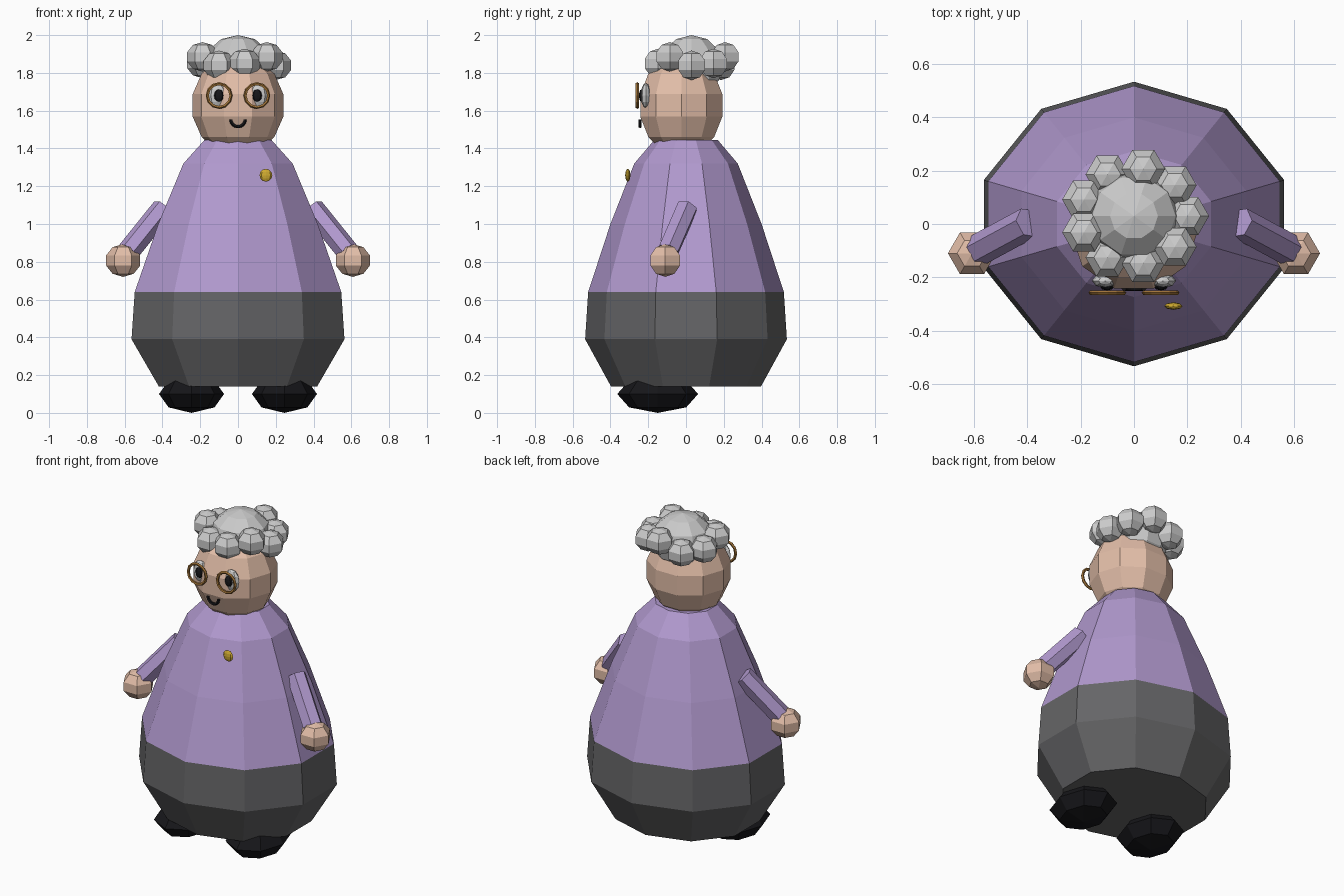
import bpy, bmesh
from math import sin, cos, pi, radians
from mathutils import Vector

if "Cube" in bpy.data.objects:
    bpy.data.objects.remove(bpy.data.objects["Cube"])


def material(name, rgb):
    m = bpy.data.materials.new(name)
    m.diffuse_color = (*rgb, 1)
    m.use_nodes = True
    m.node_tree.nodes["Principled BSDF"].inputs["Base Color"].default_value = m.diffuse_color
    return m


SKIN = material("skin", (0.76, 0.51, 0.39))
LILAC = material("lilac", (0.44, 0.32, 0.62))
CHARCOAL = material("charcoal", (0.13, 0.13, 0.135))
BLACK = material("black", (0.008, 0.008, 0.01))
SILVER = material("silver", (0.66, 0.66, 0.67))
WHITE = material("white", (0.85, 0.85, 0.85))
FRAME = material("frame_brown", (0.35, 0.17, 0.04))
GOLD = material("gold", (0.62, 0.40, 0.03))


def finish(name, bm, mat):
    bmesh.ops.recalc_face_normals(bm, faces=bm.faces)
    me = bpy.data.meshes.new(name)
    bm.to_mesh(me)
    bm.free()
    me.materials.append(mat)
    ob = bpy.data.objects.new(name, me)
    bpy.context.collection.objects.link(ob)
    return ob


def lathe(name, profile, scale, centre, mat, segs, start=0.0, caps=(True, True)):
    """Stack of elliptical rings from (radius, height) points; radius 0 is a pole."""
    bm = bmesh.new()
    c, s = Vector(centre), scale
    rings = []
    for r, z in profile:
        n = segs if r > 1e-5 else 1
        angs = [start + 2 * pi * i / segs for i in range(n)]
        rings.append([bm.verts.new((c.x + s[0] * r * cos(a), c.y + s[1] * r * sin(a),
                                    c.z + s[2] * z)) for a in angs])
    for lo, hi in zip(rings, rings[1:]):
        for i in range(segs):
            j = (i + 1) % segs
            if len(lo) == 1:
                bm.faces.new((lo[0], hi[j], hi[i]))
            elif len(hi) == 1:
                bm.faces.new((lo[i], lo[j], hi[0]))
            else:
                bm.faces.new((lo[i], lo[j], hi[j], hi[i]))
    for ring, cap in ((rings[0], caps[0]), (rings[-1], caps[1])):
        if cap and len(ring) > 2:
            bm.faces.new(ring)
    return finish(name, bm, mat)


def ball(name, centre, radii, mat, segs, rings):
    """Low-poly ellipsoid."""
    lats = [-pi / 2 + pi * k / rings for k in range(rings + 1)]
    return lathe(name, [(cos(t), sin(t)) for t in lats], radii, centre, mat, segs)


def tube(name, points, radius, mat, sides, closed):
    """Round tube along points lying in an xz plane, about their shared centre (points[0])."""
    c, path = points[0], points[1:]
    bm = bmesh.new()
    rows = []
    for p in path:
        out = (p - c).normalized()
        rows.append([bm.verts.new(p + radius * (cos(a) * out + sin(a) * Vector((0, 1, 0))))
                     for a in (2 * pi * k / sides for k in range(sides))])
    pairs = list(zip(rows, rows[1:])) + ([(rows[-1], rows[0])] if closed else [])
    for a, b in pairs:
        for k in range(sides):
            m = (k + 1) % sides
            bm.faces.new((a[k], a[m], b[m], b[k]))
    if not closed:
        bm.faces.new(rows[0])
        bm.faces.new(rows[-1])
    return finish(name, bm, mat)


def arc(centre, radius, start, end, steps):
    c = Vector(centre)
    angs = [radians(start + (end - start) * k / steps) for k in range(steps + 1)]
    return [c] + [c + radius * Vector((cos(a), 0, sin(a))) for a in angs]


def limb(name, a, b, radius, mat, sides):
    """Straight prism between two points."""
    a, b = Vector(a), Vector(b)
    ob = lathe(name, [(radius, -0.5), (radius, 0.5)], (1, 1, (b - a).length),
               (0, 0, 0), mat, sides)
    ob.location = (a + b) / 2
    ob.rotation_euler = (b - a).to_track_quat('Z', 'Y').to_euler()
    return ob


# body: ten-sided skirt and sweater sharing one seam
BODY = (1.11, 1, 1)
lathe("skirt", [(0.397, 0.14), (0.534, 0.39), (0.518, 0.64)], BODY, (0, 0, 0),
      CHARCOAL, 10, pi / 2, (True, False))
lathe("sweater", [(0.518, 0.64), (0.40, 1.0), (0.274, 1.32), (0.168, 1.445)], BODY,
      (0, 0, 0), LILAC, 10, pi / 2, (False, True))

# head
ball("head", (0, -0.025, 1.628), (0.246, 0.234, 0.27), SKIN, 10, 7)

# hair: cap and ring of nine curls
ball("hair_cap", (0, 0.03, 1.84), (0.18, 0.175, 0.16), SILVER, 10, 6)
for k in range(9):
    t = radians(40 * k)
    z = (1.84, 1.85, 1.885)[k % 3]
    ball(f"hair_curl_{k + 1}", (0.2 * cos(t), 0.03 + 0.18 * sin(t), z),
         (0.086, 0.086, 0.078), SILVER, 6, 5)

# mirrored parts
for side, s in (("right", 1), ("left", -1)):
    ball(f"{side}_eye", (s * 0.108, -0.213, 1.68), (0.05, 0.027, 0.066), WHITE, 8, 6)
    ball(f"{side}_pupil", (s * 0.101, -0.236, 1.68), (0.026, 0.013, 0.033), BLACK, 8, 6)
    tube(f"{side}_spectacle_rim", arc((s * 0.1, -0.258, 1.68), 0.062, 0, 330, 11),
         0.009, FRAME, 5, True)
    limb(f"{side}_arm", (s * 0.395, 0.005, 1.085), (s * 0.58, -0.095, 0.855), 0.06, LILAC, 6)
    ball(f"{side}_hand", (s * 0.608, -0.11, 0.807), (0.095, 0.095, 0.087), SKIN, 6, 5)
    ball(f"{side}_shoe", (s * 0.246, -0.15, 0.1), (0.172, 0.214, 0.1), BLACK, 8, 4)

# smile and brooch
tube("mouth", arc((0, -0.243, 1.553), 0.037, 180, 360, 8), 0.009, BLACK, 5, False)
ball("brooch", (0.148, -0.308, 1.258), (0.034, 0.014, 0.034), GOLD, 8, 6)
